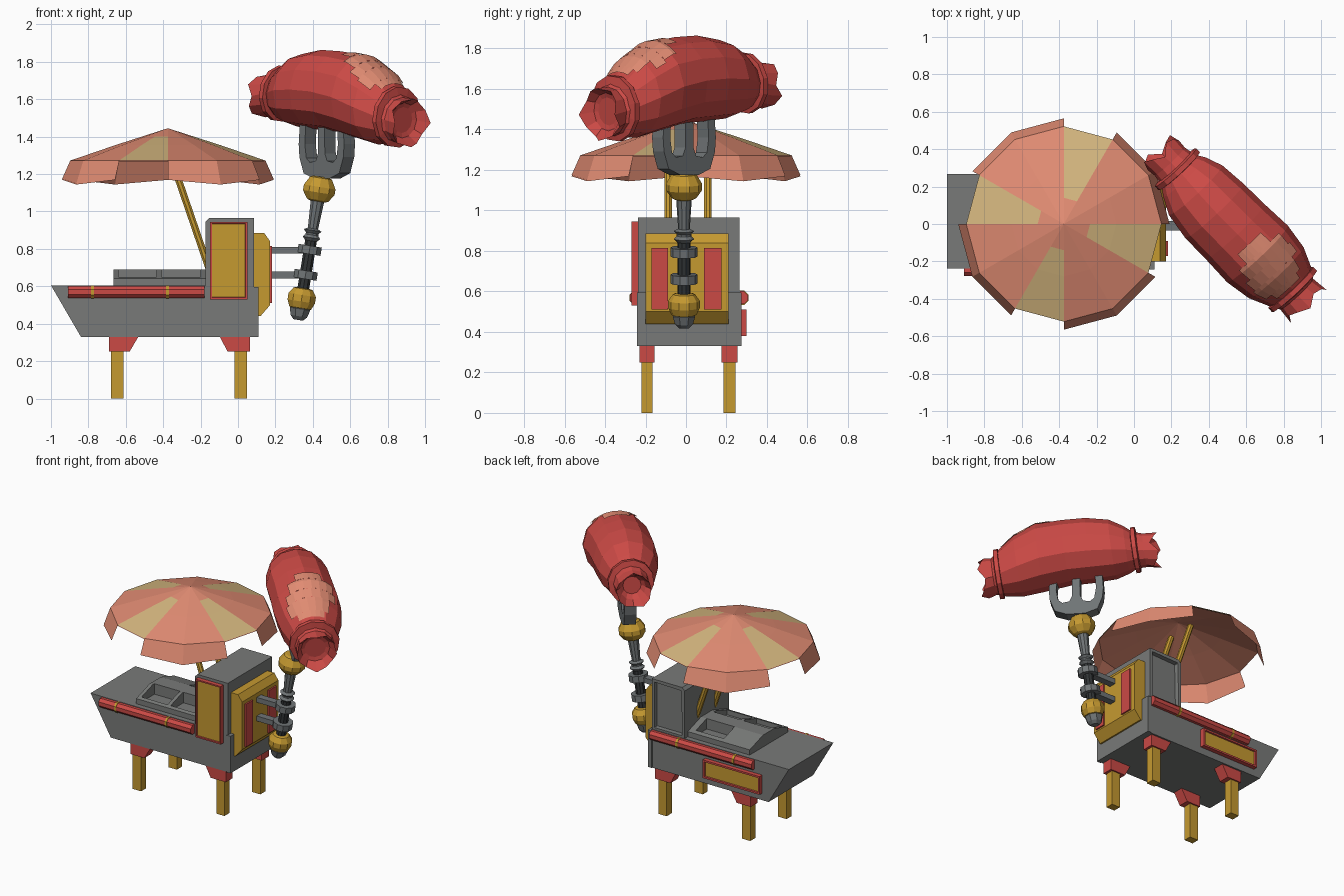
import bpy, bmesh, math
from mathutils import Vector as V

if "Cube" in bpy.data.objects:
    bpy.data.objects.remove(bpy.data.objects["Cube"])

def mat(name, c):
    m = bpy.data.materials.new(name)
    m.diffuse_color = (*c, 1)
    m.use_nodes = True
    m.node_tree.nodes["Principled BSDF"].inputs["Base Color"].default_value = m.diffuse_color
    return m

GREY = mat("cart grey", (.19, .195, .19))
STEEL = mat("fork steel", (.16, .175, .18))
RED = mat("red", (.60, .068, .06))
YEL = mat("mustard yellow", (.56, .32, .03))
CORAL = mat("coral", (.75, .26, .17))
TAN = mat("tan", (.66, .47, .21))
DARK = mat("dark grip", (.03, .034, .036))

def mesh(name, verts, faces, *mats, edit=None, recalc=True):
    bm = bmesh.new()
    vs = [bm.verts.new(v) for v in verts]
    for f in faces:
        bm.faces.new([vs[i] for i in f])
    if recalc:
        bmesh.ops.recalc_face_normals(bm, faces=bm.faces)
    if edit:
        edit(bm)
    me = bpy.data.meshes.new(name)
    bm.to_mesh(me)
    bm.free()
    for m in mats:
        me.materials.append(m)
    ob = bpy.data.objects.new(name, me)
    bpy.context.collection.objects.link(ob)
    return ob

def loft(name, rings, *mats, edit=None):
    n, k = len(rings[0]), len(rings)
    faces = [(r*n+i, r*n+(i+1) % n, (r+1)*n+(i+1) % n, (r+1)*n+i) for r in range(k-1) for i in range(n)]
    faces += [tuple(range(n)), tuple(range((k-1)*n, k*n))]
    return mesh(name, [v for r in rings for v in r], faces, *mats, edit=edit)

def prism_y(name, prof, y0, y1, *mats, edit=None):
    return loft(name, [[(x, y, z) for x, z in prof] for y in (y0, y1)], *mats, edit=edit)

def box(name, x0, x1, y0, y1, z0, z1, *mats, edit=None):
    return prism_y(name, [(x0, z0), (x1, z0), (x1, z1), (x0, z1)], y0, y1, *mats, edit=edit)

def recess(sign, border, depth, index):
    # inset the face looking along +-y and push it in
    def edit(bm):
        f = max(bm.faces, key=lambda f: f.normal.y * sign)
        bmesh.ops.inset_region(bm, faces=[f], thickness=border)
        bmesh.ops.inset_region(bm, faces=[f], thickness=.003)
        for v in f.verts:
            v.co.y -= sign * depth
        f.material_index = index
    return edit

def lathe(name, p, d, prof, n, m):
    # prof: (radius, distance along d)
    d = V(d).normalized()
    a = d.cross(V((0, 1, 0)) if abs(d.y) < .9 else V((0, 0, 1))).normalized()
    b = d.cross(a)
    ang = [2*math.pi*(i+.5)/n for i in range(n)]
    return loft(name, [[V(p)+d*h+(a*math.cos(t)+b*math.sin(t))*r for t in ang] for r, h in prof], m)

# hull
prism_y("hull", [(-1, .605), (.085, .605), (.085, .33), (-.84, .33)], -.237, .267, GREY)
box("hull_end_plate", .08, .11, -.243, .273, .33, .595, GREY)

# tower with recessed back, framed front panel, framed rear hull panel
prism_y("tower", [(-.175, .6), (.085, .6), (.085, .965), (-.155, .965), (-.175, .945)], -.237, .265, GREY,
        edit=recess(1, .028, .03, 0))
box("front_panel", -.15, .05, -.268, -.235, .53, .945, RED, YEL, edit=recess(-1, .014, .008, 1))
box("back_panel", -.79, -.34, .26, .298, .38, .51, RED, YEL, edit=recess(1, .018, .01, 1))

# end counter block with red plates
prism_y("end_block", [(.08, .885), (.14, .885), (.172, .84), (.172, .5), (.12, .44), (.08, .44)], -.2, .21, YEL)
for i, (a, b) in enumerate(((-.17, -.09), (.088, .175))):
    box(f"end_red_plate_{i}", .165, .183, a, b, .51, .815, RED)

# legs with brackets
for side, (y0, y1) in {"front": (-.22, -.165), "back": (.185, .245)}.items():
    box(f"{side}_left_leg", -.68, -.613, y0, y1, 0, .27, YEL)
    box(f"{side}_right_leg", -.018, .047, y0, y1, 0, .27, YEL)
    prism_y(f"{side}_left_bracket", [(-.69, .335), (-.53, .335), (-.58, .25), (-.69, .25)], y0-.01, y1+.01, RED)
    prism_y(f"{side}_right_bracket", [(-.1, .335), (.065, .335), (.065, .25), (-.055, .25)], y0-.01, y1+.01, RED)

# side rails with clips
for side, y, x0, x1 in (("front", -.245, -.91, -.18), ("back", .273, -.73, .08)):
    lathe(f"{side}_rail", (x0, y, .569), (1, 0, 0), [(.035, 0), (.035, x1-x0)], 8, RED)
    for i, f in enumerate((.18, .73)):
        lathe(f"{side}_rail_clip_{i}", (x0+f*(x1-x0)-.008, y, .569), (1, 0, 0), [(.038, 0), (.038, .016)], 8, YEL)

# food tray with sloped sides and cut bins
sec = [(-.2, .6), (-.2, .642), (-.05, .69), (.08, .69), (.23, .642), (.23, .6)]
tray = loft("food_tray", [[(x, y, z) for y, z in sec] for x in (-.665, -.17)], GREY)
for x0, x1, y0, y1 in ((-.64, -.435, -.175, -.03), (-.41, -.2, -.175, -.03), (-.44, -.22, .08, .2)):
    cut = box("cutter", x0, x1, y0, y1, .615, .8, GREY)
    cut.hide_render = True
    md = tray.modifiers.new("bin", 'BOOLEAN')
    md.operation, md.object, md.solver = 'DIFFERENCE', cut, 'EXACT'
    bpy.context.view_layer.objects.active = tray
    bpy.ops.object.modifier_apply(modifier=md.name)
    bpy.data.objects.remove(cut)

# umbrella: 12 sectors, every third one tan and without a hanging flap
def canopy(name, drop, tan):
    rad = [(.14, 1.4), (.28, 1.355), (.522, 1.272), (.565, 1.17)]
    vs = [(-.375, 0, 1.445-drop)]
    for j, (r, z) in enumerate(rad):
        for i in range(12):
            a = math.radians(30*i)
            zz = z + (0 if j < 3 else (.005, -.02, .005)[i % 3]) - drop
            vs.append((-.375+r*math.cos(a), r*math.sin(a), zz))
    fs, tans = [], []
    for i in range(12):
        k = (i+1) % 12
        fs.append((0, 1+i, 1+k))
        for j in range(3):
            if j == 2 and i % 3 == 2:
                continue
            if i % 3 == 2:
                tans.append(len(fs))
            fs.append((1+j*12+i, 1+j*12+12+i, 1+j*12+12+k, 1+j*12+k))
    ob = mesh(name, vs, fs, CORAL, TAN, recalc=False)
    if tan:
        for t in tans:
            ob.data.polygons[t].material_index = 1
    else:
        ob.data.flip_normals()
canopy("umbrella_canopy", 0, True)
canopy("umbrella_lining", .006, False)
for i, y in enumerate((-.088, .108)):
    lathe(f"umbrella_pole_{i}", (-.14, y, .65), (-.25, 0, .73), [(.02, 0), (.02, .765)], 8, YEL)

# fork handle, profile along its leaning axis
P, D = V((.322, -.01, .42)), V((.113, 0, .70))
def part(name, prof, m, n=10):
    lathe(name, P, D, prof, n, m)
part("handle_cap", [(.028, 0), (.048, .02), (.06, .06), (.04, .09)], STEEL, 8)
part("lower_knob", [(.05, .06), (.062, .065), (.078, .1), (.078, .135), (.055, .168), (.04, .172)], YEL)
part("dark_grip", [(.033, .165), (.033, .46)], DARK)
for i, h in enumerate((.222, .357)):
    part(f"clamp_{i}", [(.066, h), (.066, h+.045)], STEEL)
    box(f"clamp_arm_{i}", .165, .34+.02*i, -.035, .015, .642+.133*i, .678+.133*i, STEEL)
part("handle_flange", [(.03, .425), (.05, .445), (.036, .46), (.036, .47), (.05, .485), (.03, .495)], STEEL)
part("handle_rod", [(.028, .48), (.04, .67)], STEEL)
part("upper_knob", [(.045, .642), (.062, .65), (.09, .69), (.09, .72), (.062, .768), (.045, .775)], YEL)

# fork head: three prongs, lying in the plane of the sausage
half = [(.025, 1.27), (.025, 1.52), (-.025, 1.52)]
right = [(.06, 1.175), (.14, 1.205), (.172, 1.29), (.178, 1.36), (.165, 1.52), (.118, 1.52), (.13, 1.36),
         (.118, 1.285), (.09, 1.262), (.045, 1.27), (.027, 1.31), (.024, 1.52)]
outline = right + [(-u, z) for u, z in reversed(right)]
U, N = V((.68, -.73, 0)).normalized(), V((.73, .68, 0)).normalized()
C = V((.475, -.01, 0))
loft("fork_head", [[C+U*u+N*t+V((0, 0, z)) for u, z in outline] for t in (-.04, .04)], STEEL)

# sausage: centre x, y, z and radius along its length
SD = V((.68, -.73, -.1)).normalized()
SIDE = SD.cross(V((0, 0, 1))).normalized()
UP = SIDE.cross(SD)
body = [(.235, .29, 1.63, .12), (.27, .25, 1.637, .155), (.33, .18, 1.648, .195), (.43, .07, 1.652, .213),
        (.54, -.04, 1.642, .215), (.66, -.16, 1.612, .222), (.76, -.26, 1.558, .2), (.84, -.34, 1.51, .15)]
def ring(x, y, z, r, n=12, jag=0, step=0):
    return [V((x, y, z)) + SD*jag*(1, -.3, -1)[i % 3] +
            (UP*math.cos(2*math.pi*i/n)+SIDE*math.sin(2*math.pi*i/n))*r for i in range(n)]
left_end = [ring(.2, .325, 1.625, .06), ring(.18, .345, 1.622, .085), ring(.14, .385, 1.62, .115, jag=.025),
            ring(.19, .335, 1.625, .11)]
right_end = [ring(.87, -.375, 1.49, .12), ring(.92, -.425, 1.475, .13, jag=.022), ring(.885, -.39, 1.487, .095),
             ring(.88, -.385, 1.489, .07)]
loft("sausage", left_end + [ring(*b) for b in body] + right_end, RED)
for nm, c, r in (("left", (.232, .293, 1.63), .152), ("right", (.848, -.35, 1.505), .165)):
    lathe(f"sausage_{nm}_band", c, SD, [(r-.05, -.022), (r, -.014), (r, .014), (r-.05, .022)], 12, RED)

# seared patch on top: stepped strips hugging the skin
def skin(x, deg):
    for a, b in zip(body, body[1:]):
        if a[0] <= x <= b[0]:
            f = (x-a[0])/(b[0]-a[0])
            q = [p+(s-p)*f for p, s in zip(a, b)]
            t = math.radians(deg)
            return V(q[:3]) + (UP*math.cos(t)+SIDE*math.sin(t))*(q[3]+.006)
xs = [.595, .645, .66, .70, .745, .76, .80, .825]
spans = [(-25, 20), (-45, 35), (-45, 35), (-50, 45), (-35, 50), (-35, 50), (-25, 35)]
vs, fs = [], []
for x0, x1, (a, b) in zip(xs, xs[1:], spans):
    base = len(vs)
    for i in range(7):
        g = a+(b-a)*i/6
        vs += [skin(x0, g), skin(x1, g)]
    fs += [(base+2*i, base+2*i+1, base+2*i+3, base+2*i+2) for i in range(6)]
patch = mesh("seared_patch", vs, fs, CORAL, recalc=False)
if patch.data.polygons[0].normal.z < 0:
    patch.data.flip_normals()
